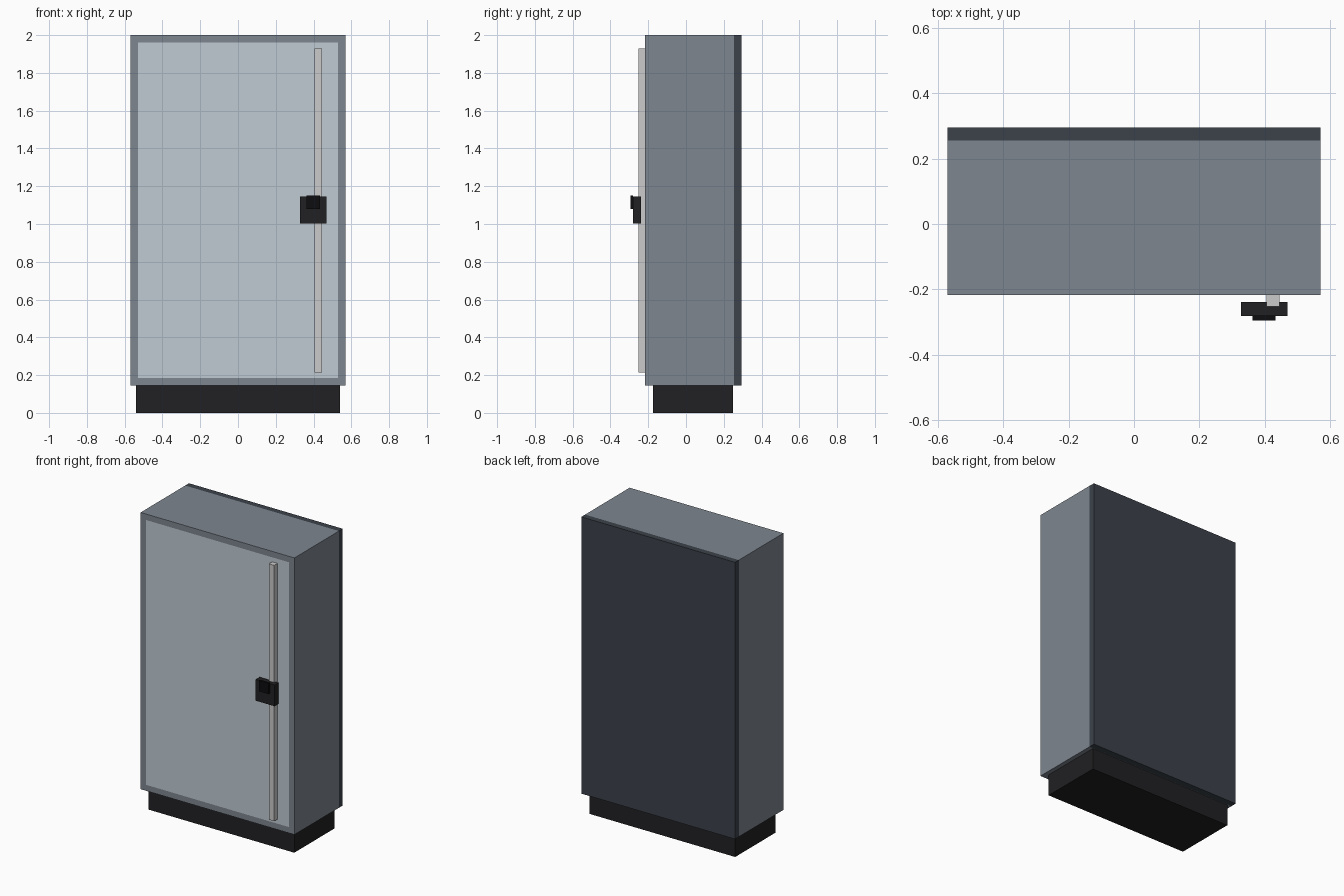
import bpy
import bmesh
from mathutils import Vector

if "Cube" in bpy.data.objects:
    bpy.data.objects.remove(bpy.data.objects["Cube"])


def material(name, color):
    mat = bpy.data.materials.new(name)
    mat.diffuse_color = (*color, 1)
    mat.use_nodes = True
    mat.node_tree.nodes["Principled BSDF"].inputs["Base Color"].default_value = mat.diffuse_color
    return mat


body_grey = material("body_grey", (0.21, 0.24, 0.28))
back_dark = material("back_dark", (0.045, 0.055, 0.07))
pane_blue = material("pane_blue", (0.53, 0.60, 0.65))
bar_grey = material("bar_grey", (0.6, 0.6, 0.6))
black = material("black", (0.015, 0.015, 0.017))
deep_black = material("deep_black", (0.004, 0.004, 0.005))


def box(name, x, y, z, mat):
    """Box from (min, max) ranges on each axis."""
    lo, hi = Vector((x[0], y[0], z[0])), Vector((x[1], y[1], z[1]))
    bm = bmesh.new()
    bmesh.ops.create_cube(bm, size=1)
    for v in bm.verts:
        v.co = (lo + hi) / 2 + v.co * (hi - lo)
    mesh = bpy.data.meshes.new(name)
    bm.to_mesh(mesh)
    bm.free()
    mesh.materials.append(mat)
    obj = bpy.data.objects.new(name, mesh)
    bpy.context.collection.objects.link(obj)
    return obj


W, T = 0.57, 0.04                      # half width, panel thickness
FRONT, BACK = -0.217, 0.295            # cabinet depth
LOW, TOP = 0.145, 2.0                  # cabinet height
depth = (FRONT, BACK - T)

# Cabinet shell
box("left_side", (-W, -W + T), depth, (LOW, TOP), body_grey)
box("right_side", (W - T, W), depth, (LOW, TOP), body_grey)
box("roof", (-W + T, W - T), depth, (TOP - T, TOP), body_grey)
box("floor", (-W + T, W - T), depth, (LOW, LOW + T), body_grey)
box("back_panel", (-W, W), (BACK - T, BACK), (LOW, TOP), back_dark)

# Door pane flush with the frame
box("door_pane", (-W + T, W - T), (FRONT, FRONT + 0.03), (LOW + T, TOP - T), pane_blue)

# Recessed plinth
box("plinth", (-0.54, 0.54), (-0.175, 0.25), (0, LOW), black)

# Long handle bar with lock
box("handle_bar", (0.405, 0.445), (-0.252, FRONT), (0.215, 1.93), bar_grey)
box("lock_box", (0.327, 0.469), (-0.281, -0.239), (1.003, 1.145), black)
box("lock_keypad", (0.362, 0.433), (-0.295, -0.28), (1.08, 1.152), deep_black)
